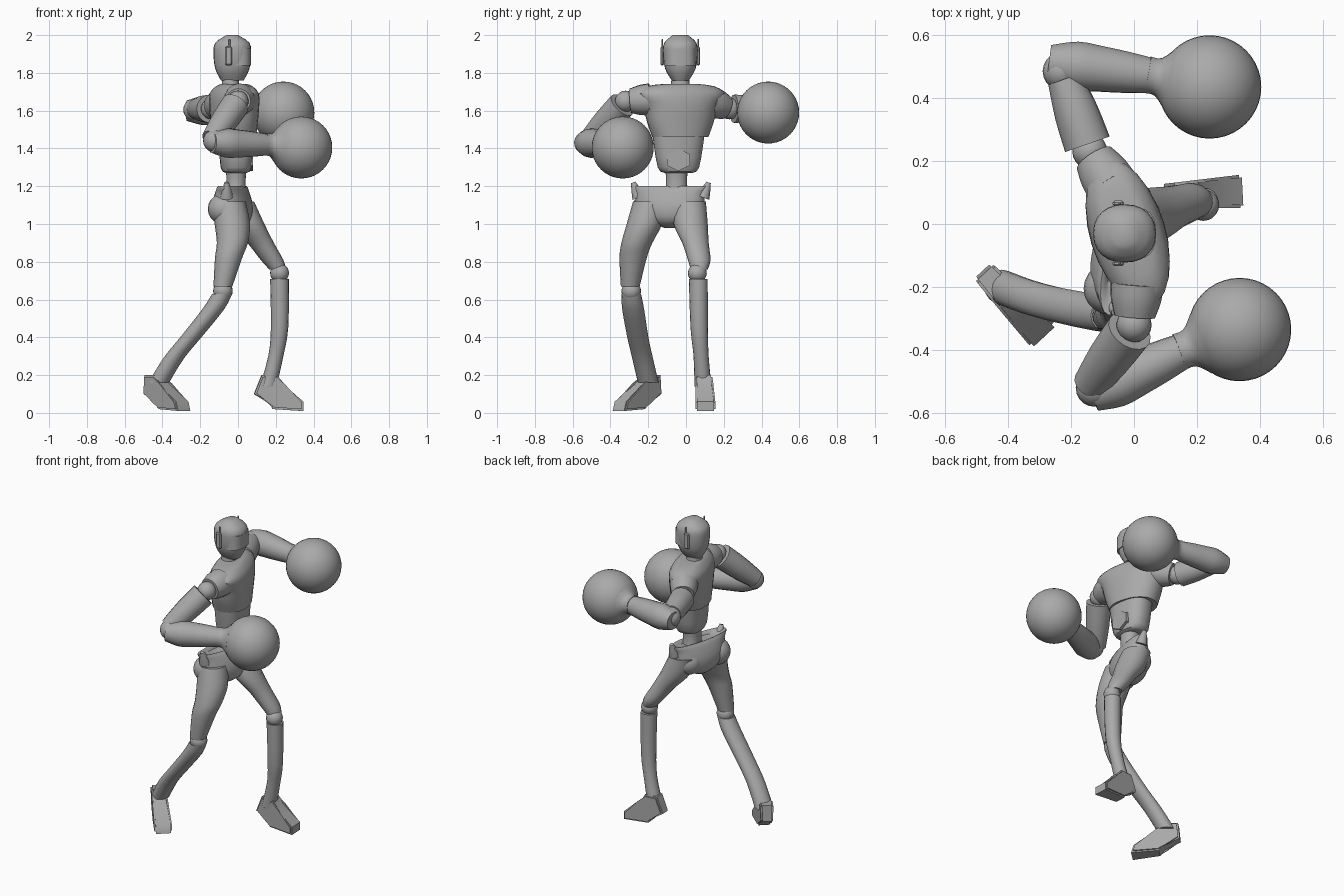
import bpy, bmesh, math
from mathutils import Vector, Matrix

if bpy.data.objects.get("Cube"):
    bpy.data.objects.remove(bpy.data.objects["Cube"])

grey = bpy.data.materials.new("plain_grey")
grey.use_nodes = True
colour = (0.4, 0.4, 0.4, 1)
grey.diffuse_color = colour
grey.node_tree.nodes["Principled BSDF"].inputs["Base Color"].default_value = colour
UP = Vector((0, 0, 1))


def finish(name, bm, angle=40):
    bmesh.ops.recalc_face_normals(bm, faces=bm.faces)
    mesh = bpy.data.meshes.new(name)
    bm.to_mesh(mesh)
    bm.free()
    mesh.materials.append(grey)
    obj = bpy.data.objects.new(name, mesh)
    bpy.context.collection.objects.link(obj)
    bpy.ops.object.select_all(action='DESELECT')
    obj.select_set(True)
    bpy.context.view_layer.objects.active = obj
    bpy.ops.object.shade_smooth_by_angle(angle=math.radians(angle))
    return obj


def smooth_rings(rings, steps=3):
    """Fill in extra rings along a smooth spline through the given ones."""
    points = [Vector(r) for r in rings]
    points = [points[0]] + points + [points[-1]]
    result = []
    for before, start, end, after in zip(points, points[1:], points[2:], points[3:]):
        for step in range(steps):
            t = step / steps
            ease = t * t * (3 - 2 * t)
            enter = (end - before) * (t * (1 - t) ** 2 / 2)
            leave = (after - start) * (t * t * (t - 1) / 2)
            result.append(start.lerp(end, ease) + enter + leave)
    return result + [points[-1]]


def skin(name, rings, axis=UP, yaw=0, sides=16, power=1.0):
    """Cover elliptical rings (x, y, z, depth radius, width radius)."""
    bm = bmesh.new()
    turn = UP.rotation_difference(axis).to_matrix() @ Matrix.Rotation(math.radians(yaw), 3, 'Z')

    def rounded(value):
        return math.copysign(abs(value) ** power, value)

    loops = []
    for x, y, z, depth, width in rings:
        loop = []
        for i in range(sides):
            angle = math.tau * i / sides
            offset = Vector((depth * rounded(math.cos(angle)), width * rounded(math.sin(angle)), 0))
            loop.append(bm.verts.new(Vector((x, y, z)) + turn @ offset))
        loops.append(loop)
    for low, high in zip(loops, loops[1:]):
        for i in range(sides):
            bm.faces.new((low[i - 1], low[i], high[i], high[i - 1]))
    bm.faces.new(loops[0])
    bm.faces.new(loops[-1])
    return finish(name, bm)


def stack(name, x, y, yaw, rings, power=0.9):
    """Upright part on one centre; rings hold (height, depth, width)."""
    return skin(name, smooth_rings([(x, y, *ring) for ring in rings]), yaw=yaw, sides=24, power=power)


def leg_part(name, rings):
    """Round leg segment through level rings (x, y, z, radius)."""
    return skin(name, smooth_rings([(*ring, ring[-1]) for ring in rings]))


def limb(name, start, end, *radii):
    """Straight round part whose radii are spread evenly along it."""
    rings = [(*start.lerp(end, i / (len(radii) - 1)), r, r) for i, r in enumerate(radii)]
    return skin(name, smooth_rings(rings), end - start)


def ball(name, centre, radius, segments=20):
    bm = bmesh.new()
    bmesh.ops.create_uvsphere(bm, u_segments=segments, v_segments=segments // 2, radius=radius,
                              matrix=Matrix.Translation(centre))
    return finish(name, bm, 60)


def block(name, centre, size):
    bm = bmesh.new()
    place = Matrix.Translation(centre) @ Matrix.Diagonal((*size, 1))
    bmesh.ops.create_cube(bm, size=1, matrix=place)
    bmesh.ops.bevel(bm, geom=bm.edges[:], offset=min(size) / 3, segments=1, affect='EDGES')
    return finish(name, bm, 30)


# Side profile of a foot as (forward, up), starting at the heel
foot_profile = [(0, .1), (.04, .2), (.12, .2), (.15, .15), (.26, .06), (.26, .01), (.1, .02), (.08, .06)]


def foot(name, x, y, heading, tilt):
    """Extrude the profile across, narrow at the heel and wide at the toe."""
    bm = bmesh.new()
    turn = Matrix.Translation((x, y, 0)) @ Matrix.Rotation(math.radians(heading), 4, 'Z')
    loops = []
    for side in (-1, 1):
        loop = []
        for forward, up in foot_profile:
            width = 0.036 + forward / 15
            back = tilt * up
            loop.append(bm.verts.new(turn @ Vector((forward - back, side * width, up))))
        bm.faces.new(loop)
        loops.append(loop)
    count = len(foot_profile)
    for i in range(count):
        bm.faces.new((loops[0][i - 1], loops[0][i], loops[1][i], loops[1][i - 1]))
    rims = [e for e in bm.edges if any(len(f.verts) == count for f in e.link_faces)]
    bmesh.ops.bevel(bm, geom=rims, offset=0.009, segments=2, affect='EDGES')
    return finish(name, bm)


# Head, wrapped visor and neck
stack("head", -.03, -.03, 0, [(1.76, .06, .045), (1.82, .09, .08), (1.9, .1, .092),
                              (1.96, .09, .085), (2, .03, .04)])
stack("visor", -.01, -.03, 0, [(1.84, .08, .084), (1.93, .08, .084)], 0.75)
stack("neck", -.04, -.03, 0, [(1.7, .055, .06), (1.74, .045, .05), (1.8, .045, .045)])

# Torso: abdomen, chest jacket, six-sided belly plate and waist
stack("abdomen", -.01, -.04, 8, [(1.27, .05, .07), (1.3, .08, .11), (1.48, .09, .14)], 0.8)
stack("chest_jacket", -.02, -.03, 17, [(1.46, .11, .15), (1.54, .115, .18), (1.62, .12, .2),
                                       (1.69, .11, .24), (1.73, .08, .18), (1.742, .06, .08)])
skin("belly_plate", [(.05, -.04, 1.34, .06, .07), (.08, -.04, 1.34, .06, .07)],
     Vector((1, 0, 0)), sides=6)
stack("waist", -.01, -.05, 0, [(1.15, .055, .065), (1.22, .05, .055), (1.29, .055, .06)])

# Arms: sleeve, shoulder, upper arm, elbow, forearm, cuff and round glove
arms = {
    "left": ((-.07, .12, 1.65), (-.14, .23, 1.61), (-.22, .46, 1.61),
             (-.24, .51, 1.6), (.06, .47, 1.6), (.24, .435, 1.59)),
    "right": ((.01, -.19, 1.66), (0, -.32, 1.65), (-.14, -.51, 1.45),
              (-.11, -.53, 1.43), (.16, -.4, 1.42), (.335, -.335, 1.405)),
}
for side, joints in arms.items():
    root, shoulder, elbow, start, wrist, glove = [Vector(joint) for joint in joints]
    limb(side + "_sleeve", root, root.lerp(shoulder, 0.8), .085, .08, .065)
    ball(side + "_shoulder", shoulder, .056)
    limb(side + "_upper_arm", shoulder.lerp(elbow, 0.1), elbow, .075, .07, .055)
    ball(side + "_elbow", elbow.lerp(start, 0.5), .06)
    limb(side + "_forearm", start.lerp(wrist, -0.1), wrist, .055, .077, .073, .066, .056)
    limb(side + "_glove_cuff", wrist.lerp(glove, -0.1), wrist.lerp(glove, 0.3), .06, .062, .1)
    ball(side + "_glove", glove, .164, 40)

# Pelvis with arched crotch
stack("pelvis", -.03, -.085, -14, [(.98, .04, .03), (1.02, .09, .12), (1.09, .1, .182),
                                   (1.16, .08, .19), (1.2, .055, .21), (1.18, .04, .14)])

# Paired parts: ear pads, antennae, hip points and buttocks
for side, sign in (("left", 1), ("right", -1)):
    ear = -.03 + sign * .095
    block(side + "_ear_pad", (-.05, ear, 1.89), (.036, .018, .1))
    block(side + "_antenna", (-.045, ear, 1.95), (.008, .008, .06))
    hip = Vector((-.02 + sign * .04, -.08 + sign * .17, 1.14))
    limb(side + "_hip_point", hip, hip + Vector((0, sign * .03, .08)), .035, .025, .012)
    ball(side + "_buttock", (-.05 + sign * .028, -.1 + sign * .105, 1.08), .082)

# Left leg, stepping forward
leg_part("left_thigh", [(0, .02, 1.12, .085), (.05, .025, 1, .09), (.12, .05, .9, .07),
                        (.18, .07, .81, .06), (.21, .07, .76, .045)])
ball("left_knee", (.22, .06, .74), .05)
leg_part("left_shin", [(.22, .065, .71, .05), (.22, .07, .45, .046), (.2, .08, .3, .04),
                       (.16, .09, .14, .045)])
foot("left_foot", .085, .09, 3, 0)

# Right leg, pushing back
leg_part("right_thigh", [(-.05, -.19, 1.12, .09), (-.03, -.22, 1, .094), (-.03, -.26, .9, .082),
                         (-.05, -.28, .82, .072), (-.08, -.295, .67, .05)])
ball("right_knee", (-.08, -.29, .645), .052)
leg_part("right_shin", [(-.085, -.29, .63, .052), (-.13, -.28, .55, .058), (-.25, -.255, .4, .056),
                        (-.34, -.23, .29, .055), (-.42, -.2, .16, .055)])
foot("right_foot", -.46, -.17, -47, 0.3)
